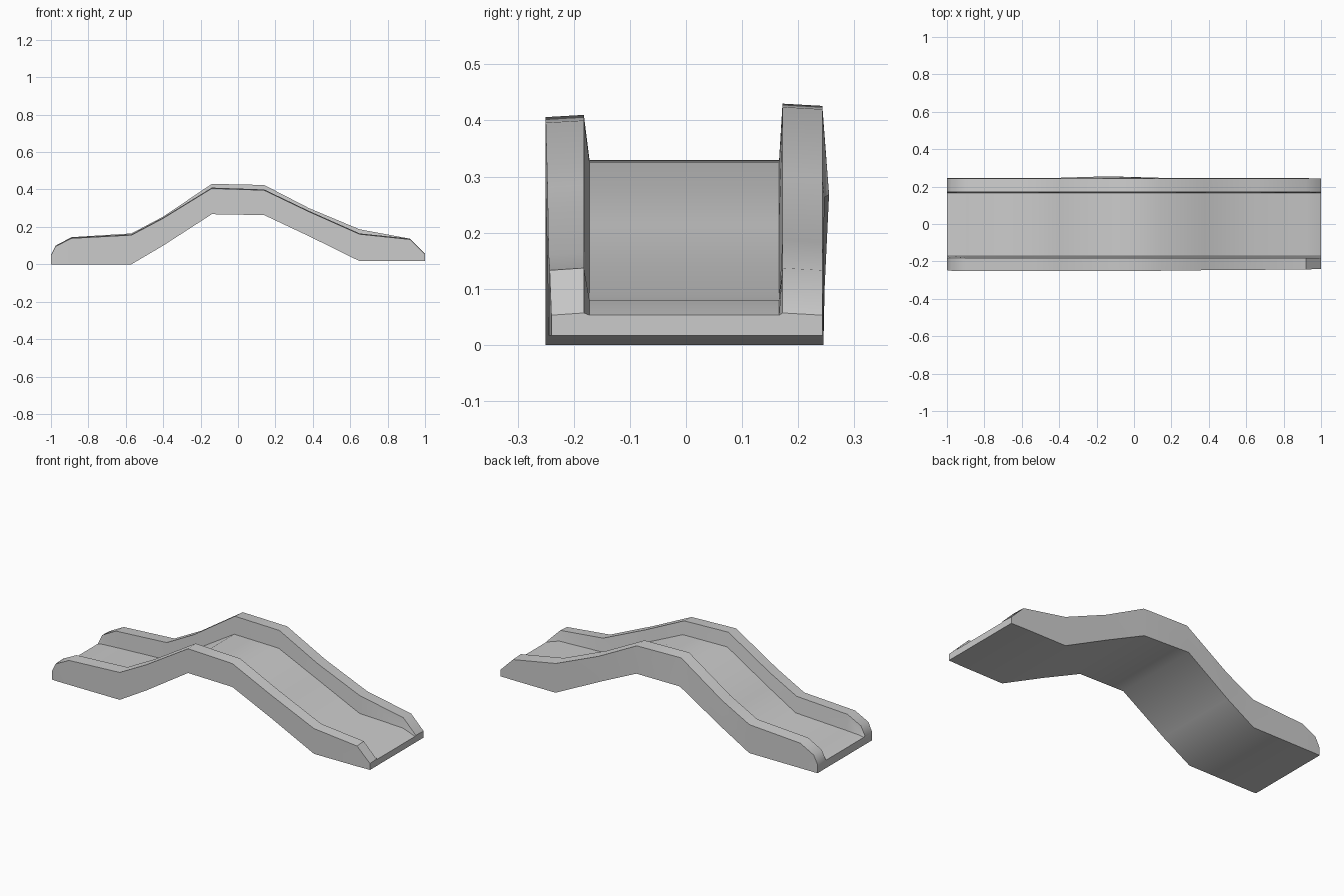
import bpy, bmesh

# Stations along the span: x, underside z, deck z, front rail z, back rail z, front y, back y
STATIONS = [
    (-1.00, 0.00, 0.045, 0.05, 0.05, -0.247, 0.245),
    (-0.975, 0.00, 0.05, 0.10, 0.10, -0.25, 0.245),
    (-0.89, 0.00, 0.055, 0.143, 0.145, -0.25, 0.245),
    (-0.57, 0.00, 0.07, 0.16, 0.165, -0.25, 0.245),
    (-0.40, 0.10, 0.17, 0.25, 0.255, -0.25, 0.247),
    (-0.14, 0.268, 0.33, 0.41, 0.43, -0.25, 0.255),
    (0.14, 0.263, 0.325, 0.40, 0.424, -0.25, 0.247),
    (0.38, 0.15, 0.215, 0.285, 0.30, -0.247, 0.245),
    (0.65, 0.017, 0.09, 0.165, 0.187, -0.245, 0.245),
    (0.92, 0.017, 0.08, 0.137, 0.137, -0.243, 0.245),
    (1.00, 0.017, 0.053, 0.057, 0.057, -0.24, 0.243),
]


def section(x, bottom, deck, front, back, yf, yb):
    """U-shaped channel section with slightly chamfered rails."""
    return [
        (x, yf, bottom), (x, yb, bottom),
        (x, min(yb, 0.243), back - 0.004), (x, 0.172, back), (x, 0.166, deck),
        (x, -0.172, deck), (x, -0.182, front), (x, yf, front - 0.004),
    ]


# Loft the sections into one bridge
bm = bmesh.new()
rings = [[bm.verts.new(p) for p in section(*s)] for s in STATIONS]
n = len(rings[0])
for a, b in zip(rings, rings[1:]):
    for i in range(n):
        j = (i + 1) % n
        bm.faces.new((a[i], a[j], b[j], b[i]))

# End caps
bm.faces.new(rings[0])
bm.faces.new(rings[-1])
bmesh.ops.recalc_face_normals(bm, faces=bm.faces)

mesh = bpy.data.meshes.new("arched_bridge")
bm.to_mesh(mesh)
bm.free()
bridge = bpy.data.objects.new("arched_bridge", mesh)
bpy.context.collection.objects.link(bridge)
bpy.context.view_layer.objects.active = bridge
bridge.select_set(True)
bpy.ops.object.shade_smooth_by_angle(angle=0.65)
